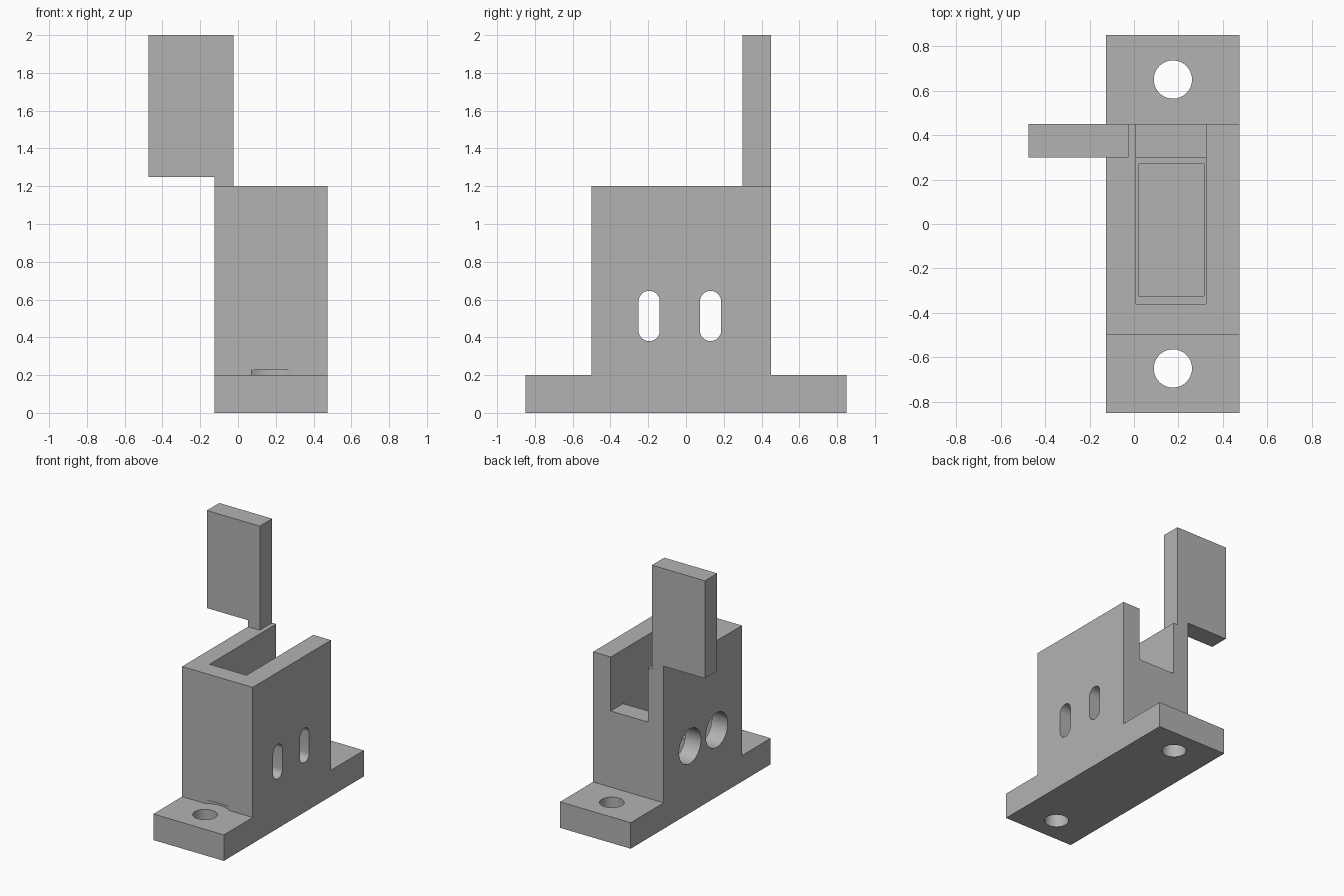
import bpy, bmesh, math
from mathutils import Vector

cube = bpy.data.objects.get("Cube")
if cube:
    bpy.data.objects.remove(cube, do_unlink=True)

grey = bpy.data.materials.new("plain grey")
grey.use_nodes = True
colour = (0.45, 0.45, 0.45, 1)
grey.diffuse_color = colour
grey.node_tree.nodes["Principled BSDF"].inputs["Base Color"].default_value = colour


def prism(name, points, depth):
    """Extrude a closed 3D outline along the depth vector."""
    bm = bmesh.new()
    face = bm.faces.new([bm.verts.new(p) for p in points])
    new = bmesh.ops.extrude_face_region(bm, geom=[face])["geom"]
    bmesh.ops.translate(bm, vec=Vector(depth),
                        verts=[v for v in new if isinstance(v, bmesh.types.BMVert)])
    bmesh.ops.recalc_face_normals(bm, faces=bm.faces)
    mesh = bpy.data.meshes.new(name)
    bm.to_mesh(mesh)
    bm.free()
    mesh.materials.append(grey)
    obj = bpy.data.objects.new(name, mesh)
    bpy.context.collection.objects.link(obj)
    return obj


def box(name, x, y, z):
    outline = [(x[0], y[0], z[0]), (x[1], y[0], z[0]), (x[1], y[1], z[0]), (x[0], y[1], z[0])]
    return prism(name, outline, (0, 0, z[1] - z[0]))


def capsule(radius, straight=0.0, steps=48):
    """Circle, or an upright rounded slot when straight is above zero."""
    pts = []
    for i in range(steps):
        a = math.tau * (i + 0.5) / steps
        pts.append((radius * math.cos(a),
                    radius * math.sin(a) + math.copysign(straight / 2, math.sin(a))))
    return pts


def cut(target, cutter):
    """Subtract the cutter for good and remove it."""
    cutter.hide_render = True
    mod = target.modifiers.new("cut", "BOOLEAN")
    mod.operation, mod.solver, mod.object = "DIFFERENCE", "EXACT", cutter
    bpy.context.view_layer.objects.active = target
    bpy.ops.object.modifier_apply(modifier=mod.name)
    bpy.data.objects.remove(cutter, do_unlink=True)


# Housing with flanged base, drawn from the side
side = [(-0.85, 0), (0.85, 0), (0.85, 0.2), (0.45, 0.2),
        (0.45, 1.2), (-0.5, 1.2), (-0.5, 0.2), (-0.85, 0.2)]
housing = prism("housing", [(-0.125, y, z) for y, z in side], (0.6, 0, 0))

# Open pocket, narrower recess in its floor, and notch in the back wall
cut(housing, box("pocket_cutter", (0.01, 0.325), (-0.36, 0.3), (0.3, 1.4)))
cut(housing, box("recess_cutter", (0.02, 0.315), (-0.325, 0.27), (0.1, 0.5)))
cut(housing, box("notch_cutter", (0.01, 0.325), (0.2, 0.6), (0.785, 1.4)))

# Round holes in one side wall, upright slots in the other
for y in (-0.195, 0.13):
    cut(housing, prism("hole_cutter", [(-0.3, y + u, 0.513 + v) for u, v in capsule(0.133)],
                       (0.45, 0, 0)))
    cut(housing, prism("slot_cutter", [(0.2, y + u, 0.513 + v) for u, v in capsule(0.056, 0.154)],
                       (0.45, 0, 0)))

# Mounting holes, and screw head clearance that bites into the front wall
for y in (-0.65, 0.65):
    cut(housing, prism("screw_cutter", [(0.175 + u, y + v, -0.1) for u, v in capsule(0.086)],
                       (0, 0, 0.4)))
cut(housing, prism("head_cutter", [(0.175 + u, v - 0.65, 0.2) for u, v in capsule(0.182)],
                   (0, 0, 0.03)))

# Upright flag with a short foot on the housing's back corner
flag = [(-0.125, 1.2), (-0.025, 1.2), (-0.025, 2), (-0.475, 2), (-0.475, 1.25), (-0.125, 1.25)]
upright_flag = prism("upright_flag", [(x, 0.3, z) for x, z in flag], (0, 0.15, 0))

# Smooth bores, crisp edges
bpy.ops.object.select_all(action="DESELECT")
for obj in (housing, upright_flag):
    obj.select_set(True)
bpy.context.view_layer.objects.active = housing
bpy.ops.object.shade_smooth_by_angle(angle=math.radians(30))
